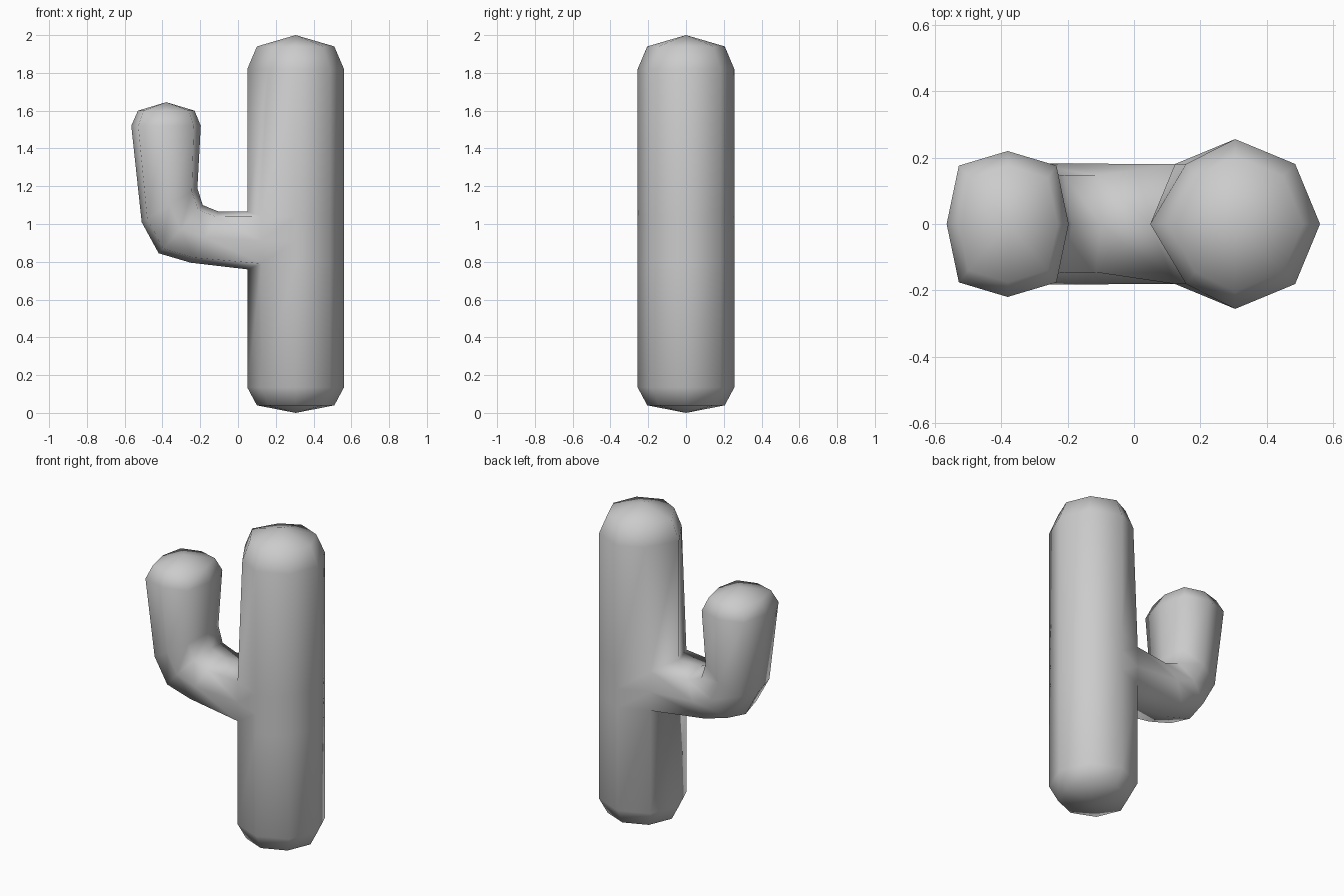
import bpy, bmesh
from math import cos, sin, pi
from mathutils import Vector

if "Cube" in bpy.data.objects:
    bpy.data.objects.remove(bpy.data.objects["Cube"])

bm = bmesh.new()


def bridge(a, b, skip=()):
    n = len(a)
    for i in range(n):
        if i not in skip:
            bm.faces.new((a[i], a[(i + 1) % n], b[(i + 1) % n], b[i]))


def cap(ring, point):
    tip = bm.verts.new(point)
    for i in range(len(ring)):
        bm.faces.new((ring[i], ring[(i + 1) % len(ring)], tip))


# trunk: octagonal rings (height, radius)
CX = 0.305
rings = []
for z, r in ((0.04, 0.205), (0.135, 0.256), (0.79, 0.256), (0.91, 0.256),
             (1.04, 0.256), (1.82, 0.256), (1.94, 0.205)):
    rings.append([bm.verts.new((CX + r * cos(k * pi / 4), r * sin(k * pi / 4), z))
                  for k in range(8)])
rings[2][4].co.z = 0.76
rings[4][4].co.z = 1.065
# the upper trunk is slightly narrower on the arm side
for i, x in ((5, 0.157), (6, 0.185)):
    for k in (3, 5):
        rings[i][k].co.x = x
# leave a four-face opening where the arm grows out
for i in range(6):
    bridge(rings[i], rings[i + 1], (3, 4) if i in (2, 3) else ())
cap(rings[0], (CX, 0, 0))
cap(rings[6], (CX, 0, 2))
low, mid, high = rings[2:5]
bm.verts.remove(mid[4])

# arm: rings given by inner point, outer point (x, z) and half width
prev = [high[4], high[3], mid[3], low[3], low[4], low[5], mid[5], high[5]]
SHAPE = ((1, 0), (.8, .8), (0, 1), (-.8, .8), (-1, 0), (-.8, -.8), (0, -1), (.8, -.8))
for inner, outer, w in (((-0.10, 1.065), (-0.25, 0.795), 0.182),
                        ((-0.187, 1.10), (-0.42, 0.845), 0.182),
                        ((-0.215, 1.19), (-0.51, 1.01), 0.19),
                        ((-0.197, 1.52), (-0.565, 1.52), 0.22),
                        ((-0.23, 1.60), (-0.53, 1.60), 0.175)):
    inner, outer = Vector(inner), Vector(outer)
    c, u = (inner + outer) / 2, (inner - outer) / 2
    ring = [bm.verts.new((c.x + u.x * a, w * b, c.y + u.y * a)) for a, b in SHAPE]
    bridge(prev, ring)
    prev = ring
cap(prev, (-0.38, 0, 1.645))

# finished body
bmesh.ops.recalc_face_normals(bm, faces=bm.faces)
for f in bm.faces:
    f.smooth = True
mesh = bpy.data.meshes.new("cactus")
bm.to_mesh(mesh)
bm.free()
bpy.context.collection.objects.link(bpy.data.objects.new("cactus", mesh))
